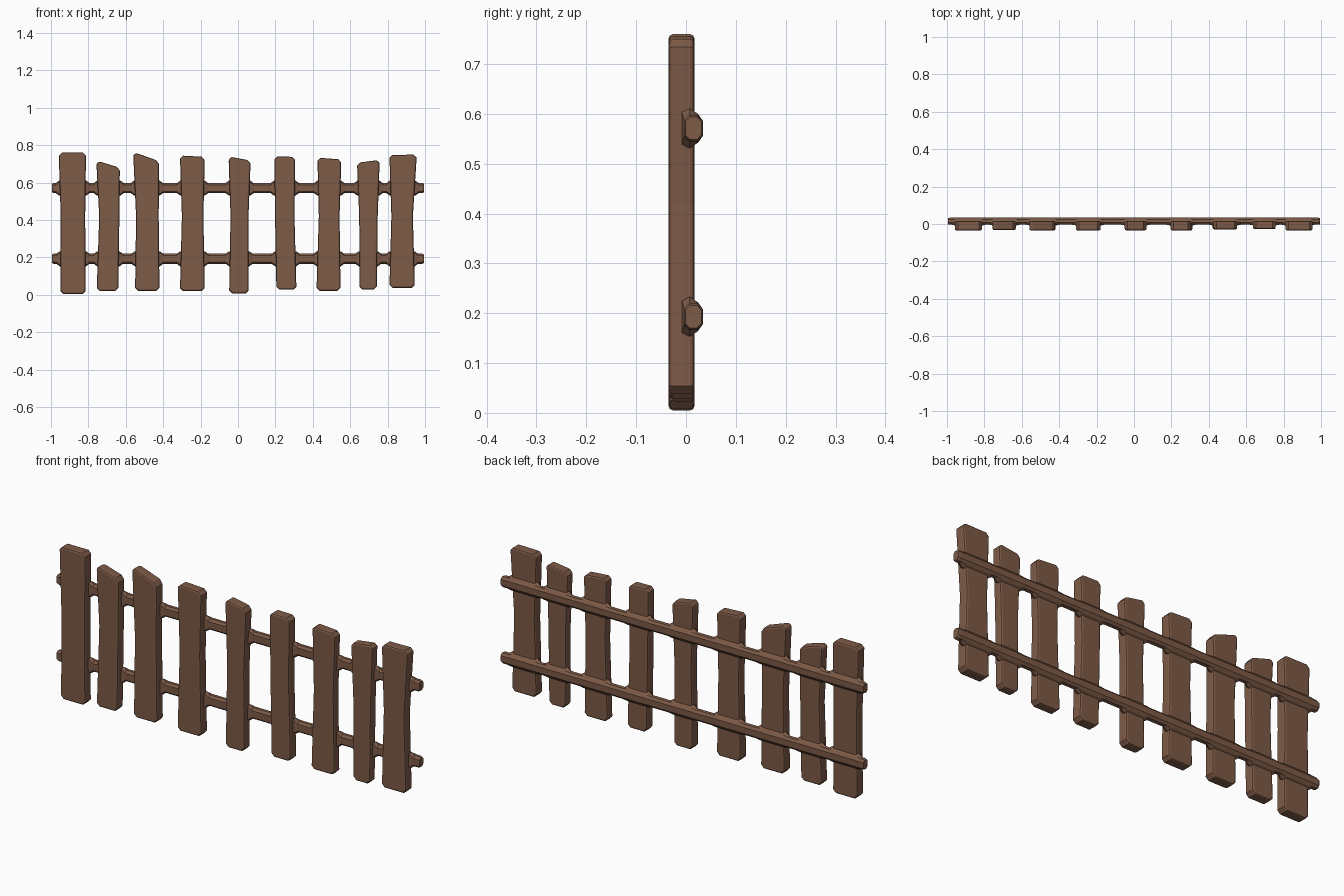
import bpy, bmesh

if "Cube" in bpy.data.objects:
    bpy.data.objects.remove(bpy.data.objects["Cube"])

wood = bpy.data.materials.new("brown wood")
wood.diffuse_color = (0.205, 0.103, 0.063, 1)
wood.use_nodes = True
wood.node_tree.nodes["Principled BSDF"].inputs["Base Color"].default_value = wood.diffuse_color


def make_object(name, bm, bevel=0):
    bmesh.ops.recalc_face_normals(bm, faces=bm.faces)
    me = bpy.data.meshes.new(name)
    bm.to_mesh(me)
    bm.free()
    me.materials.append(wood)
    ob = bpy.data.objects.new(name, me)
    bpy.context.collection.objects.link(ob)
    if bevel:
        m = ob.modifiers.new("worn edges", 'BEVEL')
        m.width, m.segments, m.limit_method = bevel, 2, 'ANGLE'
        m.angle_limit = 0.9
    return ob


# Planks: bottom z, left/right x at bottom, middle and top, top z left/right, front y
planks = [
    (0.005, -0.950, -0.815, -0.948, -0.817, -0.958, -0.813, 0.760, 0.760, -0.035),
    (0.020, -0.755, -0.640, -0.742, -0.634, -0.757, -0.632, 0.718, 0.680, -0.033),
    (0.022, -0.550, -0.420, -0.545, -0.424, -0.560, -0.422, 0.764, 0.715, -0.035),
    (0.020, -0.310, -0.178, -0.300, -0.185, -0.310, -0.178, 0.745, 0.738, -0.035),
    (0.008, -0.047, 0.057, -0.040, 0.056, -0.050, 0.067, 0.740, 0.718, -0.034),
    (0.028, 0.205, 0.312, 0.198, 0.302, 0.195, 0.306, 0.740, 0.738, -0.035),
    (0.022, 0.420, 0.548, 0.432, 0.543, 0.425, 0.552, 0.734, 0.724, -0.029),
    (0.028, 0.650, 0.742, 0.648, 0.747, 0.637, 0.757, 0.706, 0.722, -0.028),
    (0.038, 0.810, 0.945, 0.820, 0.935, 0.810, 0.955, 0.748, 0.750, -0.035),
]
BACK = 0.017
C = 0.016  # clipped corner size
for i, (zb, bl, br, ml, mr, tl, tr, zl, zr, front) in enumerate(planks):
    s = (zr - zl) / (tr - tl)
    outline = [(bl + C, zb), (br - C, zb), (br, zb + C), (mr, 0.42),
               (tr, zr - C), (tr - C, zr - s * C), (tl + C, zl + s * C), (tl, zl - C),
               (ml, 0.42), (bl, zb + C)]
    bm = bmesh.new()
    a = [bm.verts.new((x, front, z)) for x, z in outline]
    b = [bm.verts.new((x, BACK, z)) for x, z in outline]
    bm.faces.new(a)
    bm.faces.new(b[::-1])
    for j in range(len(a)):
        k = (j + 1) % len(a)
        bm.faces.new((a[j], b[j], b[k], a[k]))
    make_object(f"plank_{i + 1}", bm, 0.009)


# Rails: octagonal bars that flare where they meet each plank
def edge_x(p, z, side):
    zb, bot, mid, top = p[0], p[1 + side], p[3 + side], p[5 + side]
    if z < 0.42:
        return bot + (mid - bot) * (z - zb) / (0.42 - zb)
    return mid + (top - mid) * (z - 0.42) / (p[7 + side] - 0.42)


def section(flare):
    f = flare
    half = [(-0.004 - 0.004 * f, 0.017 + 0.015 * f), (0.007, 0.027 + 0.013 * f),
            (0.024, 0.026 + 0.003 * f), (0.034, 0.015)]
    return half + [(y, -h) for y, h in reversed(half)]


for name, zc in (("lower_rail", 0.193), ("upper_rail", 0.571)):
    stations = [(-0.995, 0, 0.85), (-0.985, 0, 1)]
    for p in planks:
        l, r = edge_x(p, zc, 0), edge_x(p, zc, 1)
        stations += [(l - 0.022, 0, 1), (l - 0.004, 1, 1), (r + 0.004, 1, 1), (r + 0.022, 0, 1)]
    stations += [(0.985, 0, 1), (0.995, 0, 0.85)]
    bm = bmesh.new()
    rings = []
    for x, f, sc in stations:
        rings.append([bm.verts.new((x, 0.016 + (y - 0.016) * sc, zc + h * sc))
                      for y, h in section(f)])
    for r0, r1 in zip(rings, rings[1:]):
        for j in range(8):
            k = (j + 1) % 8
            bm.faces.new((r0[j], r0[k], r1[k], r1[j]))
    bm.faces.new(rings[0])
    bm.faces.new(rings[-1][::-1])
    make_object(name, bm)
